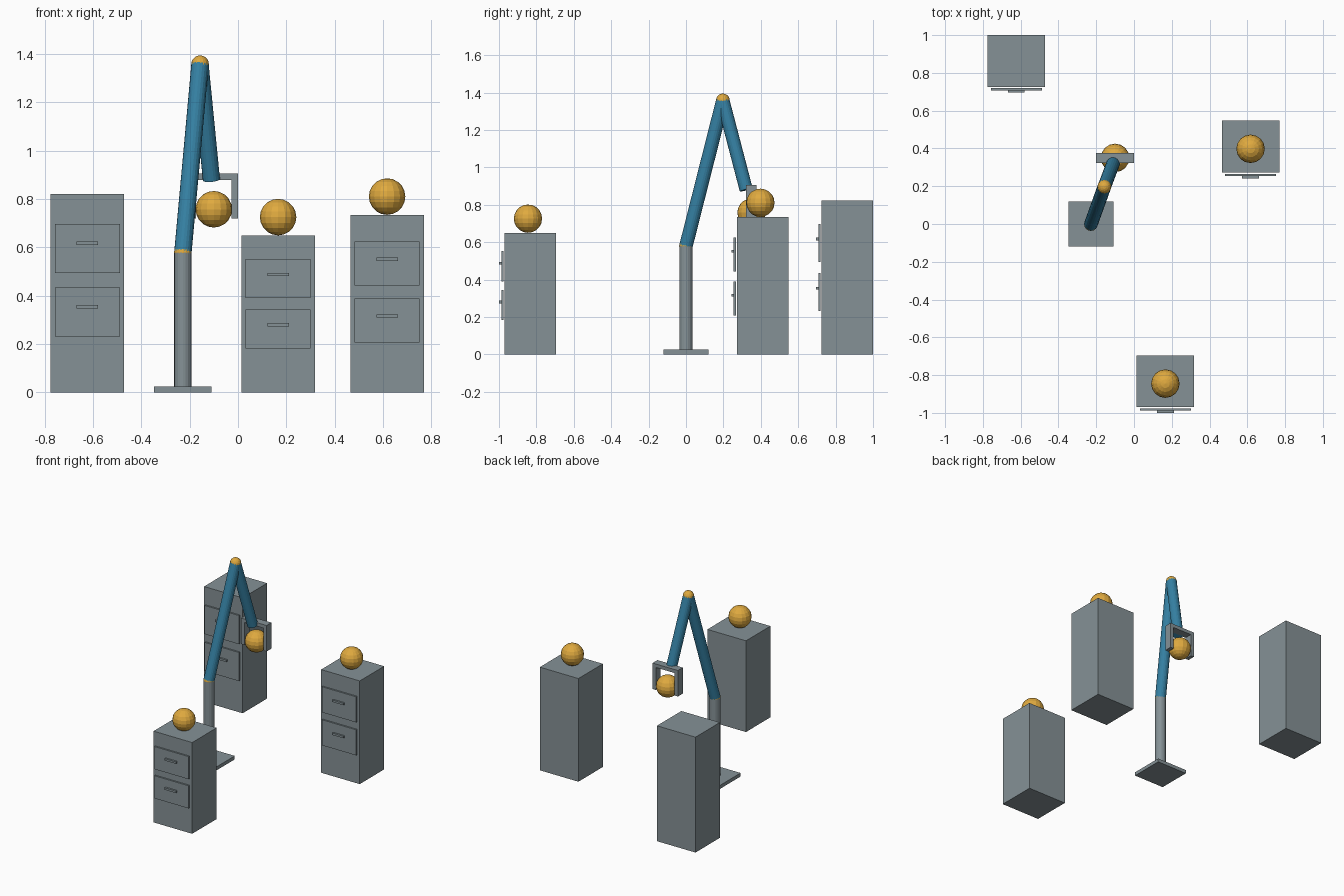
import bpy
from mathutils import Vector

if "Cube" in bpy.data.objects:
    bpy.data.objects.remove(bpy.data.objects["Cube"])


def material(name, rgb):
    m = bpy.data.materials.new(name)
    m.diffuse_color = (*rgb, 1)
    m.use_nodes = True
    m.node_tree.nodes["Principled BSDF"].inputs["Base Color"].default_value = m.diffuse_color
    return m


GREY = material("steel_grey", (0.235, 0.285, 0.305))
BLUE = material("arm_blue", (0.036, 0.22, 0.37))
GOLD = material("golden_yellow", (0.74, 0.40, 0.05))


def finish(name, mat):
    o = bpy.context.object
    o.name = name
    o.data.materials.append(mat)
    return o


def box(name, x, y, z, mat=GREY):
    """Box from (min, max) ranges on each axis."""
    bpy.ops.mesh.primitive_cube_add(size=1, location=[(a + b) / 2 for a, b in (x, y, z)])
    o = finish(name, mat)
    o.scale = [b - a for a, b in (x, y, z)]
    bpy.ops.object.transform_apply(location=False, rotation=False, scale=True)
    return o


def rod(name, a, b, r, mat):
    """Cylinder between two points."""
    a, b = Vector(a), Vector(b)
    d = b - a
    bpy.ops.mesh.primitive_cylinder_add(vertices=20, radius=r, depth=d.length, location=(a + b) / 2)
    o = finish(name, mat)
    o.rotation_euler = d.to_track_quat('Z', 'Y').to_euler()
    return o


def ball(name, c, r):
    bpy.ops.mesh.primitive_uv_sphere_add(segments=16, ring_count=10, radius=r, location=c)
    return finish(name, GOLD)


BALL_R = 0.0755


def cabinet(name, cx, front, h):
    """Two-drawer cabinet; drawer positions scale with its height."""
    box(name, (cx - 0.152, cx + 0.152), (front, front + 0.275), (0, h))
    for i, k in enumerate((0.405, 0.725)):
        zc, hz = k * h, k * h + 0.0255 * h
        box(f"{name}_drawer_{i}", (cx - 0.135, cx + 0.135),
            (front - 0.017, front - 0.006), (zc - 0.124 * h, zc + 0.124 * h))
        box(f"{name}_handle_{i}", (cx - 0.0445, cx + 0.0445),
            (front - 0.03, front - 0.017), (hz - 0.007, hz + 0.007))


# Cabinets, two with a ball resting on top
cabinet("back_cabinet", -0.623, 0.725, 0.822)
cabinet("right_cabinet", 0.617, 0.272, 0.735)
cabinet("front_cabinet", 0.166, -0.97, 0.65)
ball("right_ball", (0.617, 0.398, 0.735 + BALL_R), BALL_R)
ball("front_ball", (0.166, -0.845, 0.65 + BALL_R), BALL_R)

# Robot arm: base, column, two links and their joints
shoulder, elbow, wrist = (-0.228, 0, 0.58), (-0.157, 0.197, 1.358), (-0.11, 0.322, 0.88)
box("arm_base", (-0.347, -0.109), (-0.119, 0.119), (0, 0.025))
rod("arm_column", (-0.228, 0, 0.02), shoulder, 0.036, GREY)
rod("upper_arm", shoulder, elbow, 0.036, BLUE)
rod("forearm", elbow, wrist, 0.0355, BLUE)
ball("shoulder_joint", shoulder, 0.0365)
ball("elbow_joint", elbow, 0.0365)

# Gripper holding a ball
box("gripper_palm", (-0.2, 0), (0.322, 0.377), (0.88, 0.905))
for side, x in (("left", -0.2), ("right", -0.026)):
    box(f"{side}_finger", (x, x + 0.026), (0.322, 0.377), (0.72, 0.88))
ball("held_ball", (-0.1, 0.35, 0.758), BALL_R)
